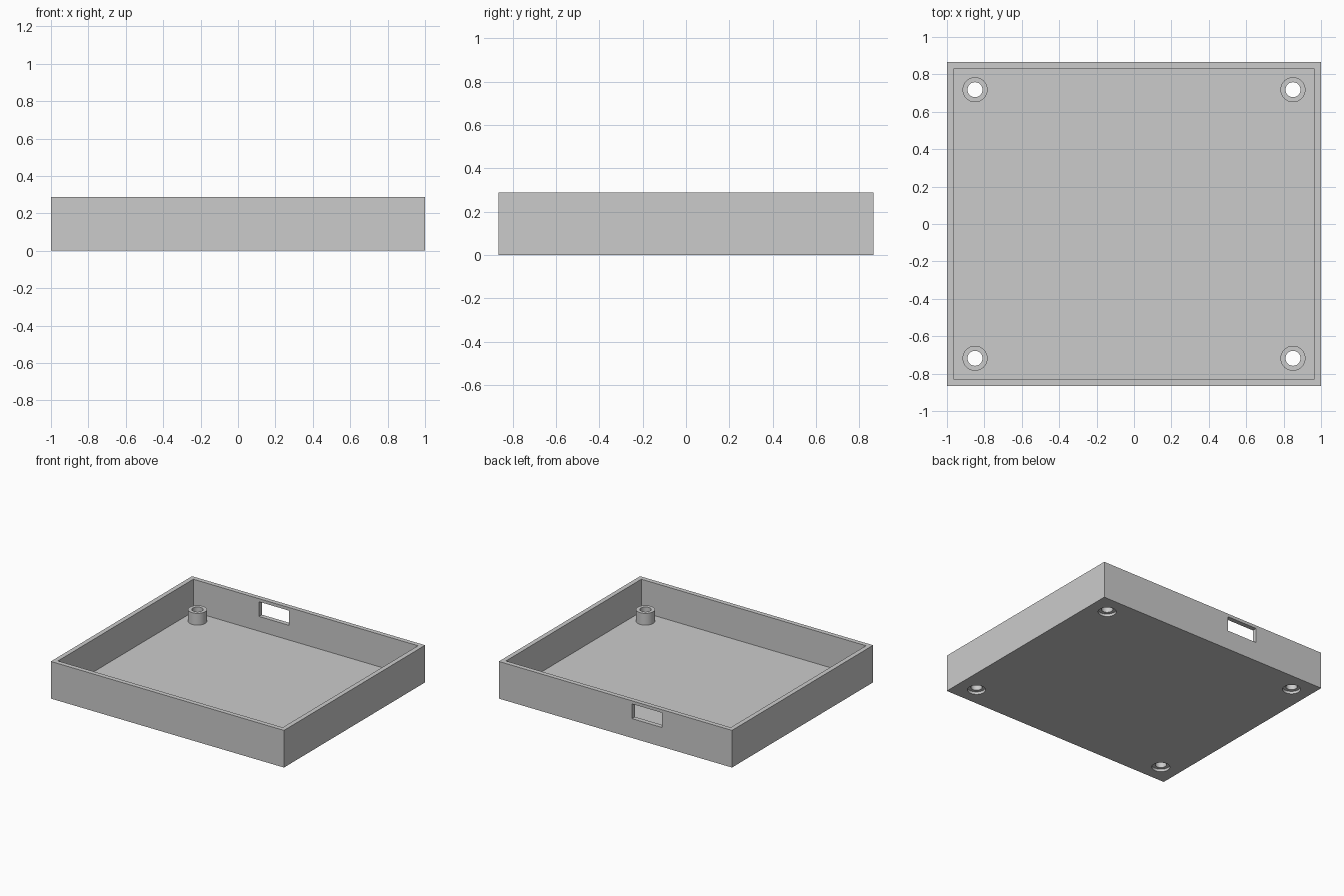
import bpy

cube = bpy.data.objects.get("Cube")
if cube:
    bpy.data.objects.remove(cube, do_unlink=True)

HALF_X, HALF_Y, HEIGHT = 1.0, 0.865, 0.288
WALL = 0.036
POST_X, POST_Y, POST_TOP = 0.85, 0.718, 0.127

grey = bpy.data.materials.new("plain_grey")
grey.use_nodes = True
colour = (0.6, 0.6, 0.6, 1)
grey.diffuse_color = colour
grey.node_tree.nodes["Principled BSDF"].inputs["Base Color"].default_value = colour


def box(name, low, high):
    centre = [(a + b) / 2 for a, b in zip(low, high)]
    bpy.ops.mesh.primitive_cube_add(size=1, location=centre)
    ob = bpy.context.object
    ob.name = name
    ob.scale = [b - a for a, b in zip(low, high)]
    bpy.ops.object.transform_apply(location=True, rotation=False, scale=True)
    ob.data.materials.append(grey)
    return ob


def cylinder(name, x, y, radius, z0, z1):
    bpy.ops.mesh.primitive_cylinder_add(vertices=48, radius=radius, depth=z1 - z0,
                                        location=(x, y, (z0 + z1) / 2))
    ob = bpy.context.object
    ob.name = name
    ob.data.materials.append(grey)
    return ob


def combine(target, tool, operation):
    """Apply a boolean and discard the helper."""
    bpy.context.view_layer.objects.active = target
    mod = target.modifiers.new(operation.lower(), "BOOLEAN")
    mod.operation, mod.solver, mod.object = operation, "EXACT", tool
    bpy.ops.object.modifier_apply(modifier=mod.name)
    bpy.data.objects.remove(tool, do_unlink=True)


# Open tray with floor and four walls
tray = box("tray", (-HALF_X, -HALF_Y, 0), (HALF_X, HALF_Y, HEIGHT))
combine(tray, box("cavity", (WALL - HALF_X, WALL - HALF_Y, WALL),
                  (HALF_X - WALL, HALF_Y - WALL, 1)), "DIFFERENCE")

# Rectangular port in the back wall
combine(tray, box("port", (-0.4, HALF_Y - 0.1, 0.15), (-0.143, 1, 0.264)), "DIFFERENCE")

# Corner posts with through holes, counterbored from below
for sx in (-1, 1):
    for sy in (-1, 1):
        x, y = sx * POST_X, sy * POST_Y
        combine(tray, cylinder("post", x, y, 0.067, WALL / 2, POST_TOP), "UNION")
        combine(tray, cylinder("hole", x, y, 0.04, -0.1, 0.2), "DIFFERENCE")
        combine(tray, cylinder("counterbore", x, y, 0.064, -0.1, 0.02), "DIFFERENCE")

bpy.ops.object.select_all(action="DESELECT")
tray.select_set(True)
bpy.context.view_layer.objects.active = tray
bpy.ops.object.shade_smooth_by_angle(angle=0.5)
